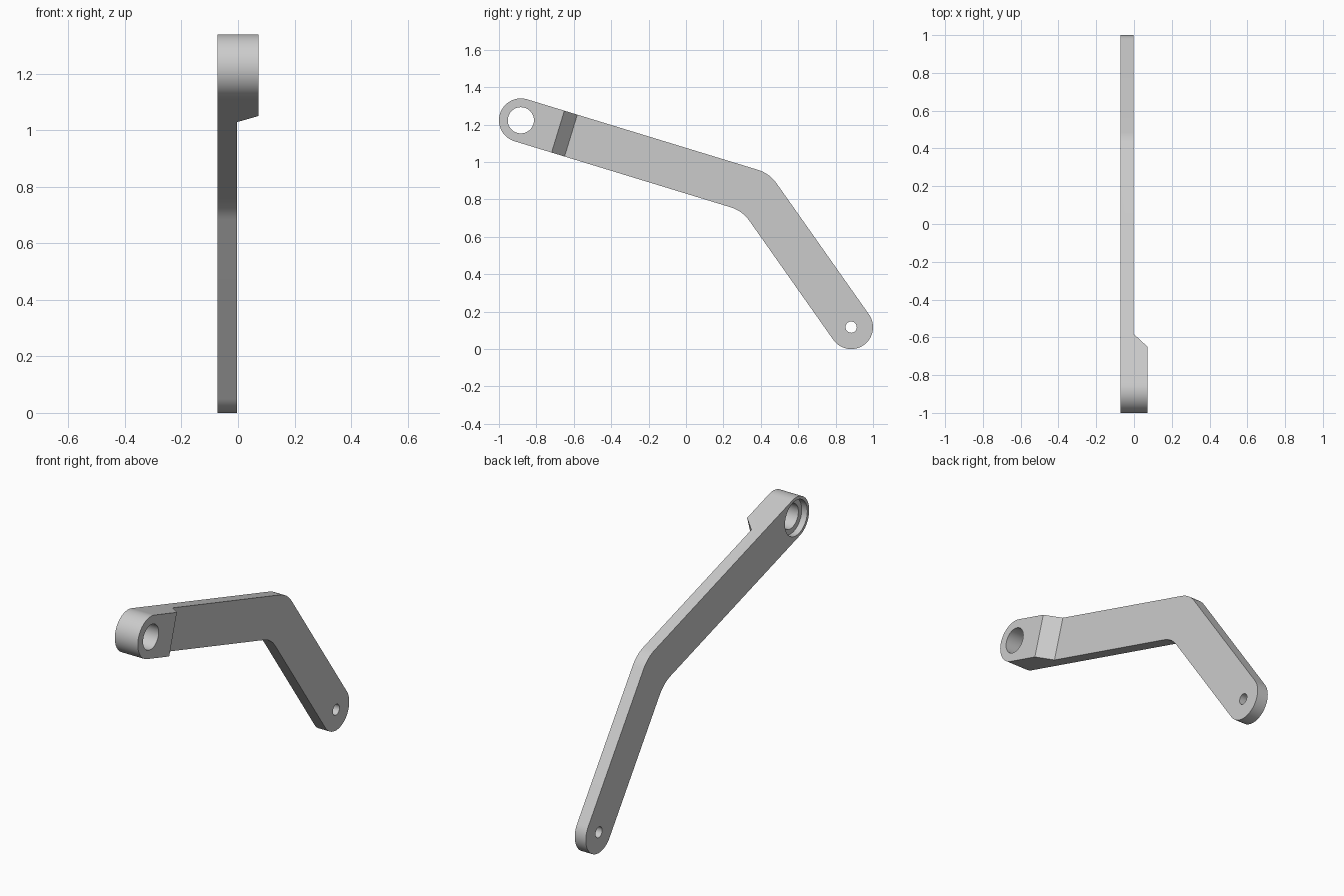
import bpy, bmesh, math
from mathutils import Vector, Matrix

if "Cube" in bpy.data.objects:
    bpy.data.objects.remove(bpy.data.objects["Cube"], do_unlink=True)

R = 0.117                          # half width of the arm
HALF = 0.072                       # half thickness at the boss
STEP = -0.003                      # outer face of the thin part
EYE = Vector((-0.883, 1.223))      # centres as (y, z)
BEND = Vector((0.374, 0.839))
TIP = Vector((0.883, 0.117))

grey = bpy.data.materials.new("light_grey")
grey.use_nodes = True
colour = (0.6, 0.6, 0.6, 1)
grey.diffuse_color = colour
grey.node_tree.nodes["Principled BSDF"].inputs["Base Color"].default_value = colour


def prism(name, ring, offset):
    """Solid from a ring of 3D points swept along offset."""
    bm = bmesh.new()
    face = bm.faces.new([bm.verts.new(p) for p in ring])
    swept = bmesh.ops.extrude_face_region(bm, geom=[face])["geom"]
    moved = [v for v in swept if isinstance(v, bmesh.types.BMVert)]
    bmesh.ops.translate(bm, verts=moved, vec=offset)
    bmesh.ops.recalc_face_normals(bm, faces=bm.faces)
    mesh = bpy.data.meshes.new(name)
    bm.to_mesh(mesh)
    bm.free()
    obj = bpy.data.objects.new(name, mesh)
    bpy.context.collection.objects.link(obj)
    mesh.materials.append(grey)
    return obj


def arc(centre, radius, start, sweep, steps):
    return [centre + radius * Vector((math.cos(a), math.sin(a)))
            for a in (start + sweep * i / steps for i in range(steps + 1))]


def disc(name, centre, radius, x0, x1):
    ring = arc(centre, radius, 0, math.tau, 48)[:-1]
    return prism(name, [(x0, *p) for p in ring], (x1 - x0, 0, 0))


# Arm outline: two round ends joined by a softly rounded bend
d1, d2 = (BEND - EYE).normalized(), (TIP - BEND).normalized()
a1, a2 = math.atan2(d1.y, d1.x), math.atan2(d2.y, d2.x)
quarter = math.pi / 2
mid = (a1 + a2) / 2 + quarter
normal = Vector((math.cos(mid), math.sin(mid)))
fillet, cos_half = 0.19, math.cos((a1 - a2) / 2)
outer = BEND + normal * (R - fillet) / cos_half
inner = BEND - normal * (R + fillet) / cos_half
outline = arc(EYE, R, a1 - quarter, -math.pi, 32)
outline += arc(outer, fillet, a1 + quarter, a2 - a1, 10)
outline += arc(TIP, R, a2 + quarter, -math.pi, 32)
outline += arc(inner, fillet, a2 + quarter, a1 - a2, 10)
arm = prism("bent_arm", [(-HALF, *p) for p in outline], (2 * HALF, 0, 0))

# Thin the arm beyond the boss, leaving a slanted shoulder
along, across = Vector((0, *d1)), Vector((0, -d1.y, d1.x))
origin = Vector((0, *EYE))
section = [(0.084, 0.2), (0.28, STEP), (2.5, STEP), (2.5, 0.2)]
ring = [origin + along * u + Vector((x, 0, 0)) - across for u, x in section]
cutters = [
    prism("shoulder_cutter", ring, across * 2),
    disc("eye_hole_cutter", EYE, 0.07, -0.2, 0.2),
    disc("eye_recess_cutter", EYE, 0.1, -0.2, -HALF + 0.035),
    disc("tip_hole_cutter", TIP, 0.03, -0.2, 0.2),
]

bpy.context.view_layer.objects.active = arm
arm.select_set(True)
for cutter in cutters:
    cutter.hide_render = True
    mod = arm.modifiers.new("cut", 'BOOLEAN')
    mod.operation, mod.solver, mod.object = 'DIFFERENCE', 'EXACT', cutter
    bpy.ops.object.modifier_apply(modifier=mod.name)
    bpy.data.objects.remove(cutter, do_unlink=True)
bpy.ops.object.shade_smooth_by_angle(angle=math.radians(30))
